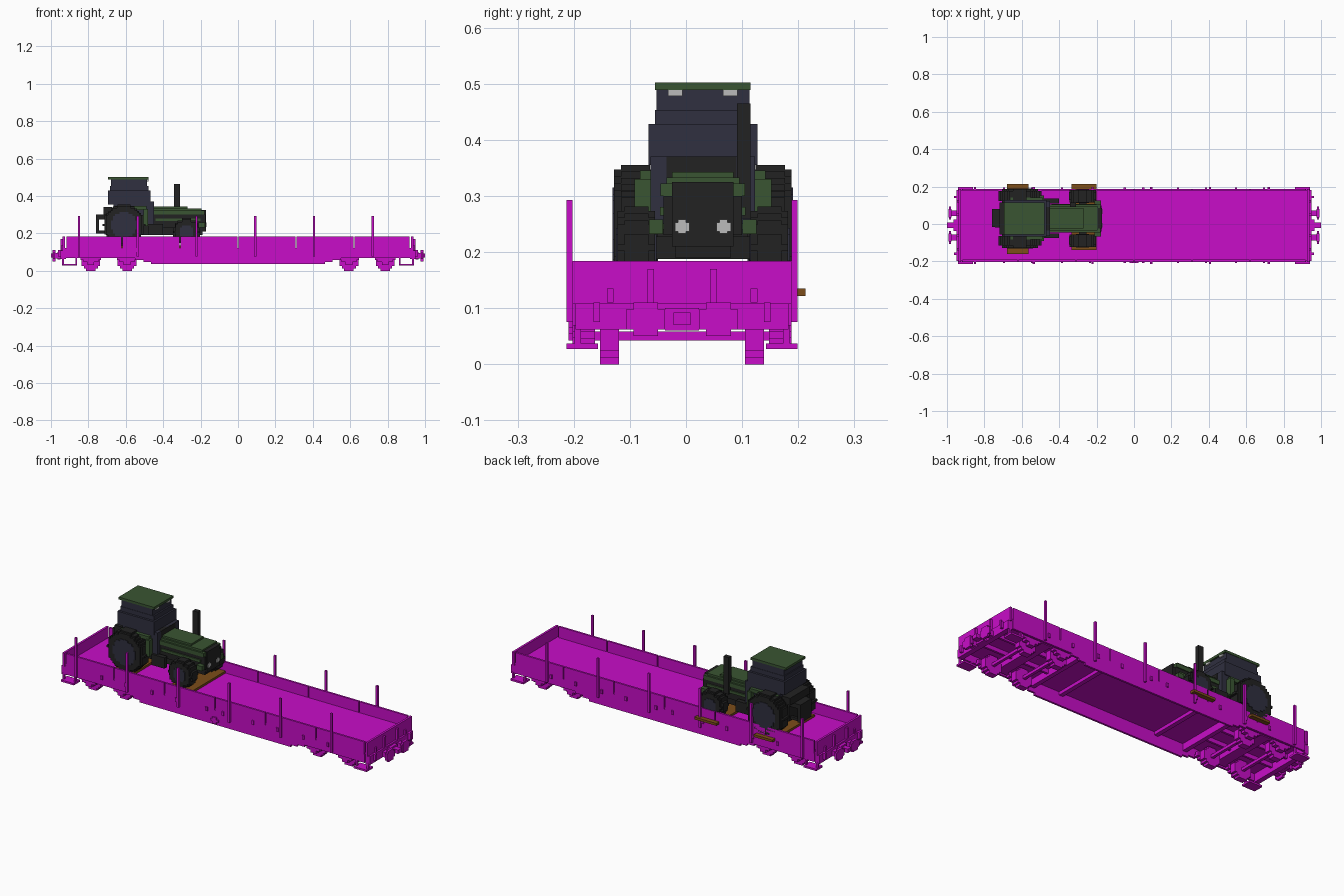
import bpy, bmesh, math
from mathutils import Vector

cube = bpy.data.objects.get("Cube")
if cube:
    bpy.data.objects.remove(cube)


def material(name, r, g, b):
    m = bpy.data.materials.new(name)
    m.use_nodes = True
    m.diffuse_color = (r, g, b, 1)
    bsdf = next(n for n in m.node_tree.nodes if n.type == 'BSDF_PRINCIPLED')
    bsdf.inputs["Base Color"].default_value = (r, g, b, 1)
    return m


MAGENTA = material("magenta", 0.58, 0.004, 0.58)
GREEN = material("dark green", 0.042, 0.09, 0.032)
BLACK = material("soft black", 0.016, 0.016, 0.016)
GLASS = material("blue grey", 0.029, 0.029, 0.05)
LAMP = material("light grey", 0.5, 0.5, 0.5)
WOOD = material("brown wood", 0.2, 0.075, 0.01)

WY = -0.007   # wagon centre line
TY = 0.03     # tractor centre line
UNIT = 0.0118  # block size
SIDES = (-1, 1)


def build(name, boxes, mat):
    """One object from boxes given as x0, x1, y0, y1, z0, z1."""
    bm = bmesh.new()
    for b in boxes:
        lo, hi = Vector(b[0::2]), Vector(b[1::2])
        for v in bmesh.ops.create_cube(bm, size=1)["verts"]:
            v.co = (lo + hi) / 2 + v.co * (hi - lo)
    me = bpy.data.meshes.new(name)
    bm.to_mesh(me)
    bm.free()
    me.materials.append(mat)
    ob = bpy.data.objects.new(name, me)
    bpy.context.collection.objects.link(ob)
    return ob


def around(cy, side, near, far):
    """y range between two distances from a centre line."""
    a, b = cy + side * near, cy + side * far
    return min(a, b), max(a, b)


def disc(x, z, r, y0, y1):
    """Blocky disc made from stacked rows."""
    n = max(3, round(2 * r / UNIT))
    h = 2 * r / n
    rows = []
    for i in range(n):
        zc = -r + (i + 0.5) * h
        w = max(h, round(math.sqrt(r * r - zc * zc) / h) * h)
        rows.append((x - w, x + w, y0, y1, z + zc - h / 2, z + zc + h / 2))
    return rows


# Wagon deck and end walls
build("wagon_deck", [(-0.935, 0.935, WY - 0.19, WY + 0.19, 0.108, 0.123)], MAGENTA)
ends = []
for s in SIDES:
    x0, x1 = around(0, s, 0.926, 0.938)
    ends.append((x0, x1, WY - 0.195, WY + 0.195, 0.108, 0.184))
build("end_walls", ends, MAGENTA)

# Drop sides, split at the seams
seams = [-0.92, -0.62, -0.31, 0, 0.31, 0.62, 0.92]
panels, sills, stakes, hinges = [], [], [], []
for s in SIDES:
    y0, y1 = around(WY, s, 0.184, 0.195)
    for a, b in zip(seams, seams[1:]):
        panels.append((a + 0.003, b - 0.003, y0, y1, 0.115, 0.184))
    sills.append((-0.92, 0.92, y0, y1, 0.068, 0.115))
    # Stepped belly of the frame
    for half, low, high in ((0.55, 0.058, 0.068), (0.505, 0.047, 0.058), (0.465, 0.035, 0.047)):
        sills.append((-half, half, y0, y1, low, high))
    y0, y1 = around(WY, s, 0.195, 0.206)
    for i in range(6):
        x = -0.85 + i * 0.314
        stakes.append((x - 0.006, x + 0.006, y0, y1, 0.075, 0.293))
    y0, y1 = around(WY, s, 0.195, 0.202)
    for seam in seams[1:-1]:
        off = 0.05 if seam == 0 else 0.075
        for d in SIDES:
            x = seam + d * off
            hinges.append((x - 0.006, x + 0.006, y0, y1, 0.1, 0.122))
build("drop_sides", panels, MAGENTA)
build("side_sills", sills, MAGENTA)
build("stakes", stakes, MAGENTA)
build("side_hinges", hinges, MAGENTA)

# Underframe cross beams and lengthwise beams
beams = [(s * 0.48 - 0.012, s * 0.48 + 0.012, WY - 0.184, WY + 0.184, 0.07, 0.108) for s in SIDES]
beams += [(s * 0.3 - 0.012, s * 0.3 + 0.012, WY - 0.184, WY + 0.184, 0.09, 0.108) for s in SIDES]
for s in SIDES:
    x0, x1 = around(0, s, 0.48, 0.92)
    for t in SIDES:
        beams.append((x0, x1, *around(WY, t, 0.05, 0.062), 0.085, 0.108))
build("underframe_beams", beams, MAGENTA)
build("brake_crank", disc(0, 0.06, 0.018, WY - 0.202, WY - 0.195), MAGENTA)

# Bogies: wheels, axles, axle boxes and bolsters
wheels, frames = [], []
for bs in SIDES:
    cx = bs * 0.69
    frames.append((cx - 0.03, cx + 0.03, WY - 0.17, WY + 0.17, 0.07, 0.1))
    for ws in SIDES:
        x = cx + ws * 0.097
        frames.append((x - 0.008, x + 0.008, WY - 0.17, WY + 0.17, 0.042, 0.058))
        for t in SIDES:
            wheels += disc(x, 0.05, 0.05, *around(WY, t, 0.112, 0.146))
            y0, y1 = around(WY, t, 0.155, 0.18)
            frames.append((x - 0.018, x + 0.018, y0, y1, 0.03, 0.07))
            frames.append((x - 0.055, x + 0.055, y0, y1, 0.058, 0.07))
            frames.append((x - 0.04, x + 0.04, y0, y1, 0.046, 0.058))
    for t in SIDES:
        frames.append((cx - 0.15, cx + 0.15, *around(WY, t, 0.155, 0.175), 0.07, 0.085))
build("wagon_wheels", wheels, MAGENTA)
build("bogie_frames", frames, MAGENTA)

# Headstocks, buffers, couplings and corner steps
head, steps = [], []
for s in SIDES:
    head.append((*around(0, s, 0.92, 0.948), WY - 0.19, WY + 0.19, 0.062, 0.108))
    head.append((*around(0, s, 0.948, 1.0), WY - 0.015, WY + 0.015, 0.07, 0.092))
    head.append((*around(0, s, 0.948, 0.965), WY - 0.03, WY + 0.03, 0.06, 0.1))
    for t in SIDES:
        y0, y1 = around(WY, t, 0.05, 0.08)
        head.append((*around(0, s, 0.948, 0.982), y0, y1, 0.066, 0.094))
        head.append((*around(0, s, 0.978, 0.99), *around(WY, t, 0.03, 0.1), 0.062, 0.098))
        head.append((*around(0, s, 0.977, 0.991), *around(WY, t, 0.043, 0.087), 0.05, 0.11))
        head.append((*around(0, s, 0.938, 0.95), *around(WY, t, 0.05, 0.062), 0.108, 0.17))
        head.append((*around(0, s, 0.938, 0.962), *around(WY, t, 0.146, 0.158), 0.075, 0.11))
        head.append((*around(0, s, 0.938, 0.946), *around(WY, t, 0.122, 0.134), 0.11, 0.135))
        y0, y1 = around(WY, t, 0.15, 0.206)
        steps.append((*around(0, s, 0.86, 0.94), y0, y1, 0.027, 0.037))
        for x in (0.86, 0.93):
            steps.append((*around(0, s, x, x + 0.01), *around(WY, t, 0.18, 0.192), 0.037, 0.07))
build("headstocks_and_buffers", head, MAGENTA)
build("corner_steps", steps, MAGENTA)

# Planks under the tractor wheels
build("wheel_planks", [(-0.68, -0.565, -0.16, 0.213, 0.122, 0.135),
                       (-0.335, -0.2, -0.14, 0.213, 0.122, 0.135)], WOOD)

# Tractor wheels: blocky tyres with lugs, hubs on both faces
tyres, hubs = [], []
for x, r, near, far, hub in ((-0.61, 0.11, 0.082, 0.158, 0.07), (-0.275, 0.073, 0.085, 0.152, 0.035)):
    z = 0.135 + r
    for t in SIDES:
        tyres += disc(x, z, r - 0.008, *around(TY, t, near, far))
        tyres += disc(x, z, r, *around(TY, t, near + 0.012, far - 0.012))
        hubs += disc(x, z, hub, *around(TY, t, near - 0.002, far + 0.003))
    tyres.append((x - 0.02, x + 0.02, TY - near, TY + near, z - 0.02, z + 0.02))
build("tractor_tyres", tyres, BLACK)
build("tractor_hubs", hubs, GLASS)

# Chassis, grille, rear hitch
chassis = [(-0.69, -0.19, TY - 0.05, TY + 0.05, 0.19, 0.29),
           (-0.46, -0.175, TY - 0.07, TY + 0.07, 0.23, 0.3),
           (-0.2, -0.172, TY - 0.055, TY + 0.055, 0.21, 0.325),
           (-0.47, -0.448, TY - 0.065, TY + 0.06, 0.28, 0.37),
           (-0.76, -0.742, TY - 0.045, TY + 0.05, 0.2, 0.3),
           (-0.742, -0.68, TY - 0.05, TY + 0.05, 0.275, 0.3),
           (-0.72, -0.67, TY - 0.085, TY + 0.085, 0.3, 0.34)]
for t in SIDES:
    chassis.append((-0.76, -0.66, *around(TY, t, 0.025, 0.04), 0.2, 0.215))
    chassis.append((-0.48, -0.4, *around(TY, t, 0.08, 0.105), 0.19, 0.25))
build("tractor_chassis", chassis, BLACK)

# Exhaust stack
build("exhaust", [(-0.342, -0.31, 0.091, 0.115, 0.26, 0.465)], BLACK)

# Bonnet, side stripes, fenders and cab roof
bonnet = [(-0.46, -0.18, TY - 0.075, TY + 0.075, 0.3, 0.322),
          (-0.45, -0.195, TY - 0.065, TY + 0.065, 0.322, 0.333),
          (-0.45, -0.27, TY - 0.055, TY + 0.055, 0.333, 0.343)]
fenders = []
for t in SIDES:
    bonnet.append((-0.44, -0.2, *around(TY, t, 0.07, 0.076), 0.265, 0.28))
    bonnet.append((-0.21, -0.176, *around(TY, t, 0.071, 0.096), 0.232, 0.258))
    fenders.append((-0.66, -0.49, *around(TY, t, 0.07, 0.112), 0.325, 0.345))
    fenders.append((-0.505, -0.48, *around(TY, t, 0.07, 0.122), 0.24, 0.33))
build("bonnet", bonnet, GREEN)
build("fenders", fenders, GREEN)
build("cab_roof", [(-0.695, -0.478, TY - 0.085, TY + 0.085, 0.489, 0.502)], GREEN)

# Cab: stacked tiers narrowing upward
build("cab", [(-0.665, -0.45, TY - 0.093, TY + 0.093, 0.25, 0.37),
              (-0.695, -0.468, TY - 0.097, TY + 0.097, 0.355, 0.428),
              (-0.685, -0.478, TY - 0.085, TY + 0.085, 0.428, 0.453),
              (-0.68, -0.487, TY - 0.083, TY + 0.083, 0.453, 0.489)], GLASS)

# Work lights under the roof and headlights in the grille
lights = []
for t in SIDES:
    lights.append((-0.488, -0.479, *around(TY, t, 0.036, 0.062), 0.478, 0.489))
    y = TY + t * 0.037
    lights.append((-0.174, -0.168, y - 0.013, y + 0.013, 0.237, 0.253))
    lights.append((-0.174, -0.168, y - 0.007, y + 0.007, 0.233, 0.258))
build("lamps", lights, LAMP)
